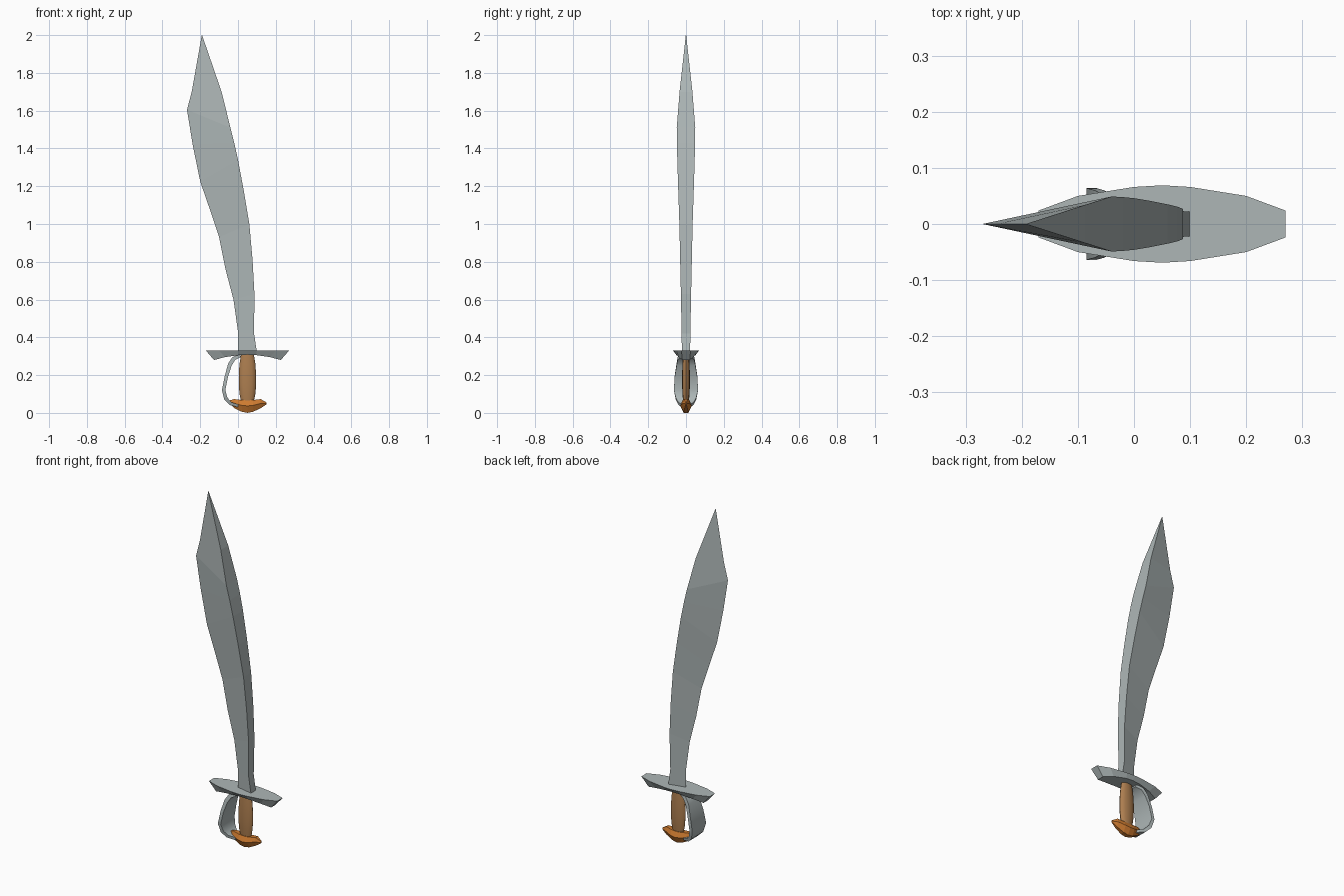
import bpy, bmesh, math

cube = bpy.data.objects.get("Cube")
if cube:
    bpy.data.objects.remove(cube, do_unlink=True)


def material(name, rgb):
    m = bpy.data.materials.new(name)
    m.use_nodes = True
    m.diffuse_color = (*rgb, 1)
    m.node_tree.nodes["Principled BSDF"].inputs["Base Color"].default_value = (*rgb, 1)
    return m


steel = material("steel", (0.42, 0.47, 0.47))
wood = material("brown wood", (0.42, 0.21, 0.08))
bronze = material("orange bronze", (0.62, 0.2, 0.03))


def loft(name, rings, mat, smooth=None):
    """Skin a list of equal-length closed rings and cap both ends."""
    bm = bmesh.new()
    loops = [[bm.verts.new(p) for p in ring] for ring in rings]
    for a, b in zip(loops, loops[1:]):
        for i in range(len(a)):
            j = (i + 1) % len(a)
            bm.faces.new((a[i], a[j], b[j], b[i]))
    bm.faces.new(loops[0][::-1])
    bm.faces.new(loops[-1])
    bmesh.ops.remove_doubles(bm, verts=bm.verts, dist=0.0005)
    bmesh.ops.recalc_face_normals(bm, faces=bm.faces)
    mesh = bpy.data.meshes.new(name)
    bm.to_mesh(mesh)
    bm.free()
    mesh.materials.append(mat)
    obj = bpy.data.objects.new(name, mesh)
    bpy.context.collection.objects.link(obj)
    if smooth:
        bpy.ops.object.select_all(action="DESELECT")
        obj.select_set(True)
        bpy.context.view_layer.objects.active = obj
        bpy.ops.object.shade_smooth_by_angle(angle=math.radians(smooth))
    return obj


# Blade: wedge section, sharp edge on -x and flat thick spine on +x
# (edge x, edge z, spine x, spine z, half thickness)
blade = [(0.0, 0.32, 0.1, 0.32, 0.022), (0.0, 0.43, 0.085, 0.42, 0.023),
         (-0.024, 0.6, 0.087, 0.63, 0.027), (-0.066, 0.76, 0.077, 0.81, 0.031),
         (-0.1, 0.93, 0.06, 1.0, 0.035), (-0.15, 1.08, 0.03, 1.18, 0.041),
         (-0.2, 1.225, 0.0, 1.34, 0.046), (-0.24, 1.42, -0.02, 1.43, 0.048),
         (-0.27, 1.605, -0.04, 1.51, 0.049), (-0.245, 1.7, -0.087, 1.7, 0.034),
         (-0.192, 1.998, -0.19, 2.0, 0.001)]
loft("blade", [[(ex, 0, ez), (sx, -t, sz), (sx, t, sz)]
               for ex, ez, sx, sz, t in blade], steel)

# Crossguard: boat-shaped plate with sloping sides and arched underside
# (top offset, top half width, bottom offset, bottom half width, bottom z)
half = [(0.0, 0.069, 0.0, 0.052, 0.308), (0.05, 0.066, 0.045, 0.05, 0.306),
        (0.15, 0.05, 0.12, 0.038, 0.295), (0.22, 0.024, 0.177, 0.02, 0.28)]
stations = [(-1, s) for s in half[:0:-1]] + [(1, s) for s in half]
loft("crossguard", [[(0.05 + d * tx, -tw, 0.33), (0.05 + d * tx, tw, 0.33),
                     (0.05 + d * bx, bw, bz), (0.05 + d * bx, -bw, bz)]
                    for d, (tx, tw, bx, bw, bz) in stations], steel)

# Grip: flattened barrel
profile = [(0.05, 0.032), (0.1, 0.042), (0.15, 0.046), (0.2, 0.046), (0.26, 0.042), (0.315, 0.033)]
angles = [math.tau * i / 12 for i in range(12)]
loft("grip", [[(0.05 + r * math.cos(a), 0.45 * r * math.sin(a), z) for a in angles]
              for z, r in profile], wood, 40)

# Pommel: pointed boat with hexagonal section
# (x, half width, bottom z, middle z, top z)
pommel = [(-0.045, 0.004, 0.05, 0.056, 0.066), (-0.02, 0.018, 0.025, 0.05, 0.073),
          (0.02, 0.029, 0.006, 0.04, 0.068), (0.05, 0.031, 0.0, 0.037, 0.066),
          (0.08, 0.029, 0.006, 0.04, 0.068), (0.12, 0.018, 0.025, 0.05, 0.073),
          (0.15, 0.004, 0.045, 0.05, 0.056)]
loft("pommel", [[(x, -w * 0.4, lo), (x, w * 0.4, lo), (x, w, mid),
                 (x, w * 0.6, hi), (x, -w * 0.6, hi), (x, -w, mid)]
                for x, w, lo, mid, hi in pommel], bronze)

# Knuckle guard: wide curved band from crossguard to pommel
# (outer x, outer z, inner x, inner z, half width)
band = [(0.01, 0.312, 0.015, 0.295, 0.03), (-0.03, 0.295, -0.015, 0.28, 0.044),
        (-0.052, 0.262, -0.034, 0.25, 0.05), (-0.07, 0.195, -0.053, 0.19, 0.06),
        (-0.085, 0.12, -0.067, 0.12, 0.064), (-0.073, 0.07, -0.056, 0.08, 0.054),
        (-0.045, 0.042, -0.035, 0.056, 0.04), (0.0, 0.03, 0.0, 0.045, 0.022)]
loft("knuckle_guard", [[(ox, -w, oz), (ox, w, oz), (ix, w, iz), (ix, -w, iz)]
                       for ox, oz, ix, iz, w in band], steel, 40)
